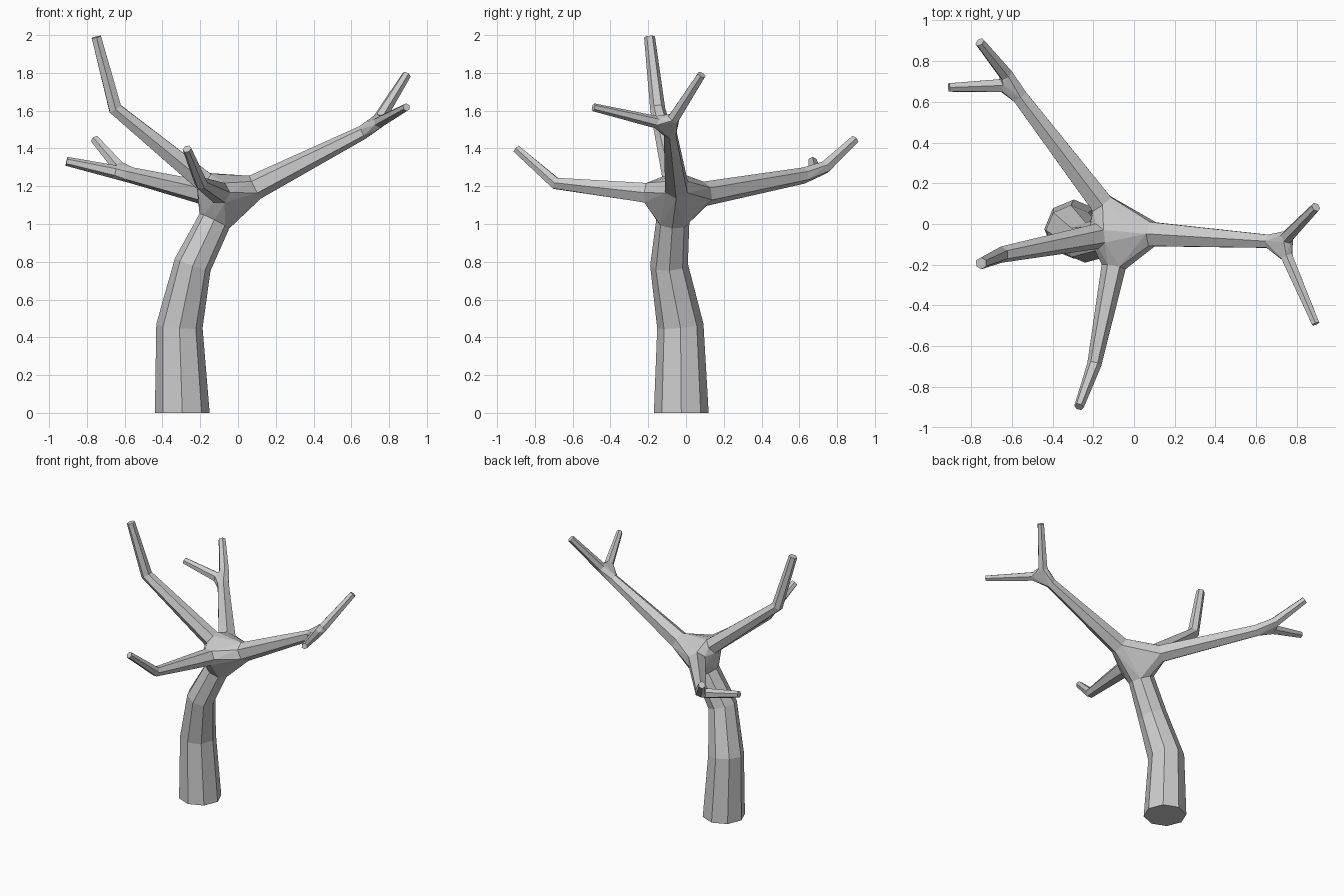
import bpy, bmesh, math
from mathutils import Vector

if "Cube" in bpy.data.objects:
    bpy.data.objects.remove(bpy.data.objects["Cube"])


def ring(center, normal, radius, sides, ref):
    # polygon of points around center, square to normal
    n = Vector(normal).normalized()
    u = (ref - n * ref.dot(n)).normalized()
    v = n.cross(u)
    return [Vector(center) + radius * (math.cos(a) * u + math.sin(a) * v)
            for a in (2 * math.pi * i / sides for i in range(sides))]


def finish(bm, name):
    bmesh.ops.recalc_face_normals(bm, faces=bm.faces[:])
    mesh = bpy.data.meshes.new(name)
    bm.to_mesh(mesh)
    bm.free()
    bpy.context.collection.objects.link(bpy.data.objects.new(name, mesh))


def limb(name, path, sides=6, ref=Vector((0, 0, 1)), first_normal=None):
    # tapered faceted tube along (x, y, z, radius); returns its end rings
    pts = [Vector(p[:3]) for p in path]
    dirs = [(b - a).normalized() for a, b in zip(pts, pts[1:])]
    rings = []
    for i, p in enumerate(path):
        n = dirs[max(i - 1, 0)] + dirs[min(i, len(dirs) - 1)]
        if i == 0 and first_normal:
            n = first_normal
        rings.append(ring(pts[i], n, p[3], sides, ref))
    bm = bmesh.new()
    vs = [[bm.verts.new(c) for c in r] for r in rings]
    for a, b in zip(vs, vs[1:]):
        for i in range(sides):
            j = (i + 1) % sides
            bm.faces.new((a[i], a[j], b[j], b[i]))
    bm.faces.new(vs[0][::-1])
    bm.faces.new(vs[-1])
    finish(bm, name)
    return rings[0], rings[-1]


def junction(name, *rings):
    # faceted joint wrapped around the ends of the limbs that meet there
    bm = bmesh.new()
    for r in rings:
        for c in r:
            bm.verts.new(c)
    bmesh.ops.convex_hull(bm, input=bm.verts[:])
    bmesh.ops.delete(bm, geom=[v for v in bm.verts if not v.link_faces], context='VERTS')
    finish(bm, name)


X, Y = Vector((1, 0, 0)), Vector((0, 1, 0))

# Bent octagonal trunk
_, trunk_top = limb("trunk", [
    (-0.295, -0.025, 0, 0.145), (-0.31, -0.03, 0.46, 0.123),
    (-0.24, -0.09, 0.785, 0.10), (-0.125, -0.07, 1.015, 0.088)],
    8, X, (0, 0, 1))

# Four main branches
right_in, right_out = limb("right_branch", [
    (0.09, -0.05, 1.195, 0.068), (0.66, -0.085, 1.485, 0.037)])
front_in, _ = limb("front_branch", [
    (-0.10, -0.21, 1.165, 0.06), (-0.195, -0.69, 1.215, 0.035),
    (-0.27, -0.897, 1.397, 0.024)], ref=X)
left_in, _ = limb("left_branch", [
    (-0.18, -0.06, 1.225, 0.062), (-0.65, -0.15, 1.61, 0.04),
    (-0.75, -0.193, 1.99, 0.029)], ref=Y)
back_in, back_out = limb("back_branch", [
    (-0.16, 0.10, 1.16, 0.065), (-0.56, 0.625, 1.257, 0.043)])
junction("crown", trunk_top, right_in, front_in, left_in, back_in)

# Twigs and fork on the right branch
up_in, _ = limb("right_upper_twig", [
    (0.75, -0.065, 1.56, 0.034), (0.893, 0.083, 1.79, 0.024)], ref=X)
low_in, _ = limb("right_lower_twig", [
    (0.75, -0.16, 1.54, 0.033), (0.892, -0.49, 1.618, 0.021)])
junction("right_fork", right_out, up_in, low_in)

# Twigs and fork on the back branch
up_in, _ = limb("back_upper_twig", [
    (-0.63, 0.735, 1.30, 0.036), (-0.757, 0.893, 1.447, 0.025)], ref=X)
low_in, _ = limb("back_lower_twig", [
    (-0.65, 0.68, 1.275, 0.036), (-0.908, 0.67, 1.332, 0.024)])
junction("back_fork", back_out, up_in, low_in)
